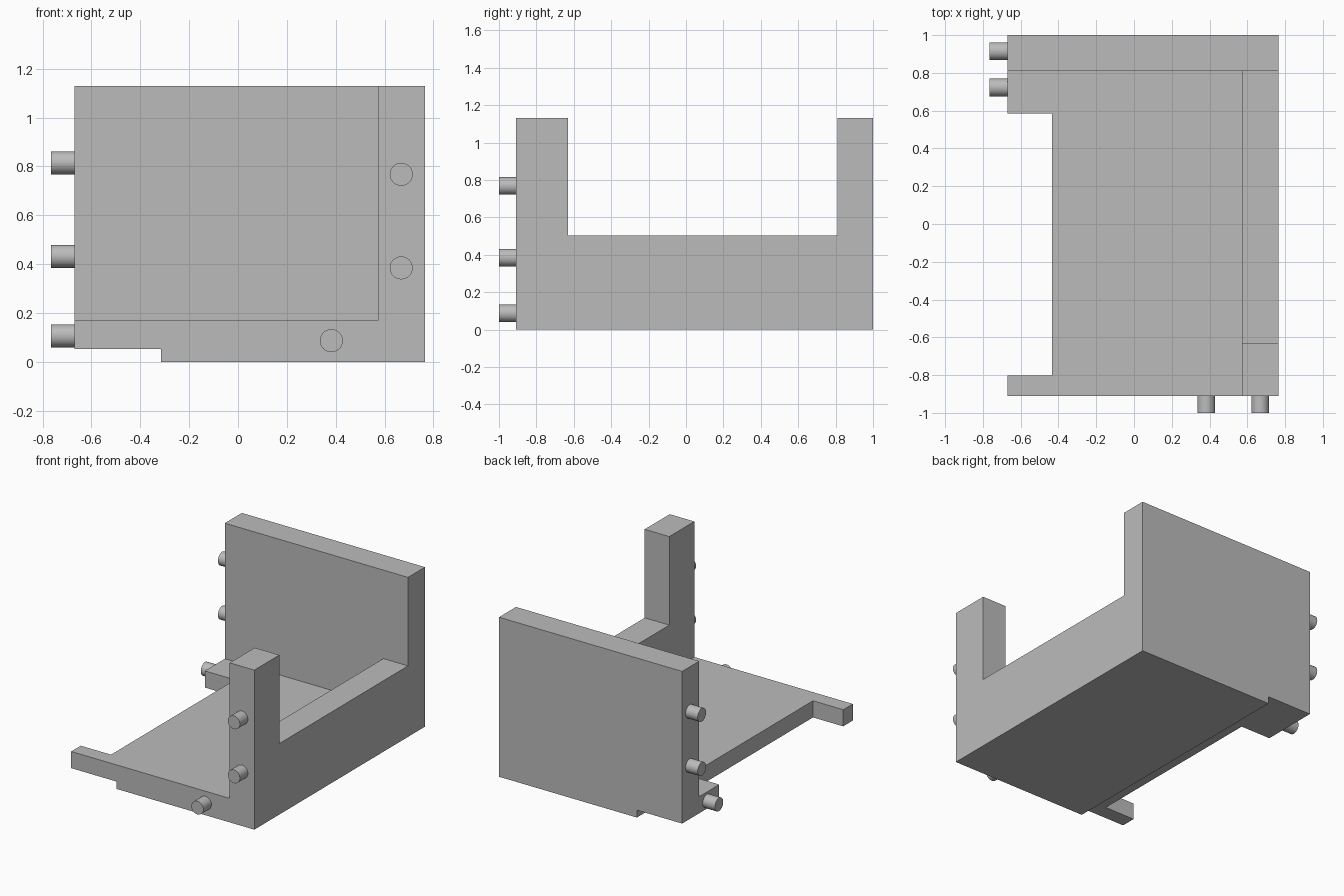
import bpy, bmesh
from math import pi
from mathutils import Matrix, Vector

cube = bpy.data.objects.get("Cube")
if cube:
    bpy.data.objects.remove(cube, do_unlink=True)

grey = bpy.data.materials.new("plain grey")
grey.use_nodes = True
colour = (0.5, 0.5, 0.5, 1)
grey.diffuse_color = colour
grey.node_tree.nodes["Principled BSDF"].inputs["Base Color"].default_value = colour

LEFT, INNER, RIGHT = -0.67, 0.572, 0.765
FRONT, WALL, BACK = -0.91, 0.81, 1.0
FLOOR, RAIL, TOP = 0.17, 0.503, 1.13


def add_object(name, bm):
    bmesh.ops.recalc_face_normals(bm, faces=bm.faces)
    mesh = bpy.data.meshes.new(name)
    bm.to_mesh(mesh)
    bm.free()
    mesh.materials.append(grey)
    obj = bpy.data.objects.new(name, mesh)
    bpy.context.collection.objects.link(obj)
    return obj


def prism(name, outline, axis, low, high):
    """Extrude a 2D outline along x, y or z (axis 0, 1 or 2)."""
    bm = bmesh.new()
    verts = []
    for a, b in outline:
        point = [a, b]
        point.insert(axis, low)
        verts.append(bm.verts.new(point))
    face = bm.faces.new(verts)
    top = bmesh.ops.extrude_face_region(bm, geom=[face])["geom"]
    shift = Vector((0, 0, 0))
    shift[axis] = high - low
    bmesh.ops.translate(bm, vec=shift, verts=[v for v in top if isinstance(v, bmesh.types.BMVert)])
    return add_object(name, bm)


def rectangle(a, b, c, d):
    return [(a, b), (c, b), (c, d), (a, d)]


def combine(target, tool, operation):
    mod = target.modifiers.new(operation, "BOOLEAN")
    mod.operation, mod.object, mod.solver = operation, tool, "EXACT"
    bpy.context.view_layer.objects.active = target
    bpy.ops.object.modifier_apply(modifier=mod.name)
    bpy.data.objects.remove(tool, do_unlink=True)


# Floor with a short arm at each left corner
body = prism("bracket_body", [
    (LEFT, FRONT), (RIGHT, FRONT), (RIGHT, BACK), (LEFT, BACK),
    (LEFT, 0.585), (-0.433, 0.585), (-0.433, -0.803), (LEFT, -0.803)], 2, 0, FLOOR)

# Tall back wall
combine(body, prism("back_wall", rectangle(LEFT, 0, RIGHT, TOP), 1, WALL, BACK), "UNION")

# Low side rail with a tall front post
combine(body, prism("side_rail", [
    (FRONT, 0), (BACK, 0), (BACK, TOP), (WALL, TOP),
    (WALL, RAIL), (-0.63, RAIL), (-0.63, TOP), (FRONT, TOP)], 0, INNER, RIGHT), "UNION")

# Shallow step under the left edge
combine(body, prism("step_cutter", rectangle(-1, -0.2, -0.315, 0.052), 1, -1.2, 1.2), "DIFFERENCE")

# Merge coplanar faces
bm = bmesh.new()
bm.from_mesh(body.data)
bmesh.ops.remove_doubles(bm, verts=bm.verts, dist=0.0001)
bmesh.ops.dissolve_limit(bm, angle_limit=0.01, verts=bm.verts, edges=bm.edges)
bm.to_mesh(body.data)
bm.free()


def peg(name, centre, axis):
    bm = bmesh.new()
    turn = Matrix.Rotation(pi / 2, 4, axis)
    bmesh.ops.create_cone(bm, cap_ends=True, segments=40, radius1=0.047, radius2=0.047,
                          depth=0.105, matrix=Matrix.Translation(centre) @ turn)
    obj = add_object(name, bm)
    bpy.ops.object.select_all(action="DESELECT")
    obj.select_set(True)
    bpy.context.view_layer.objects.active = obj
    bpy.ops.object.shade_smooth_by_angle()


# Connecting pegs on the front and left faces
for i, (x, z) in enumerate([(0.668, 0.768), (0.668, 0.385), (0.382, 0.087)]):
    peg(f"front_peg_{i + 1}", (x, -0.9475, z), "X")
for i, (y, z) in enumerate([(0.915, 0.815), (0.915, 0.432), (0.723, 0.107)]):
    peg(f"side_peg_{i + 1}", (-0.7125, y, z), "Y")
